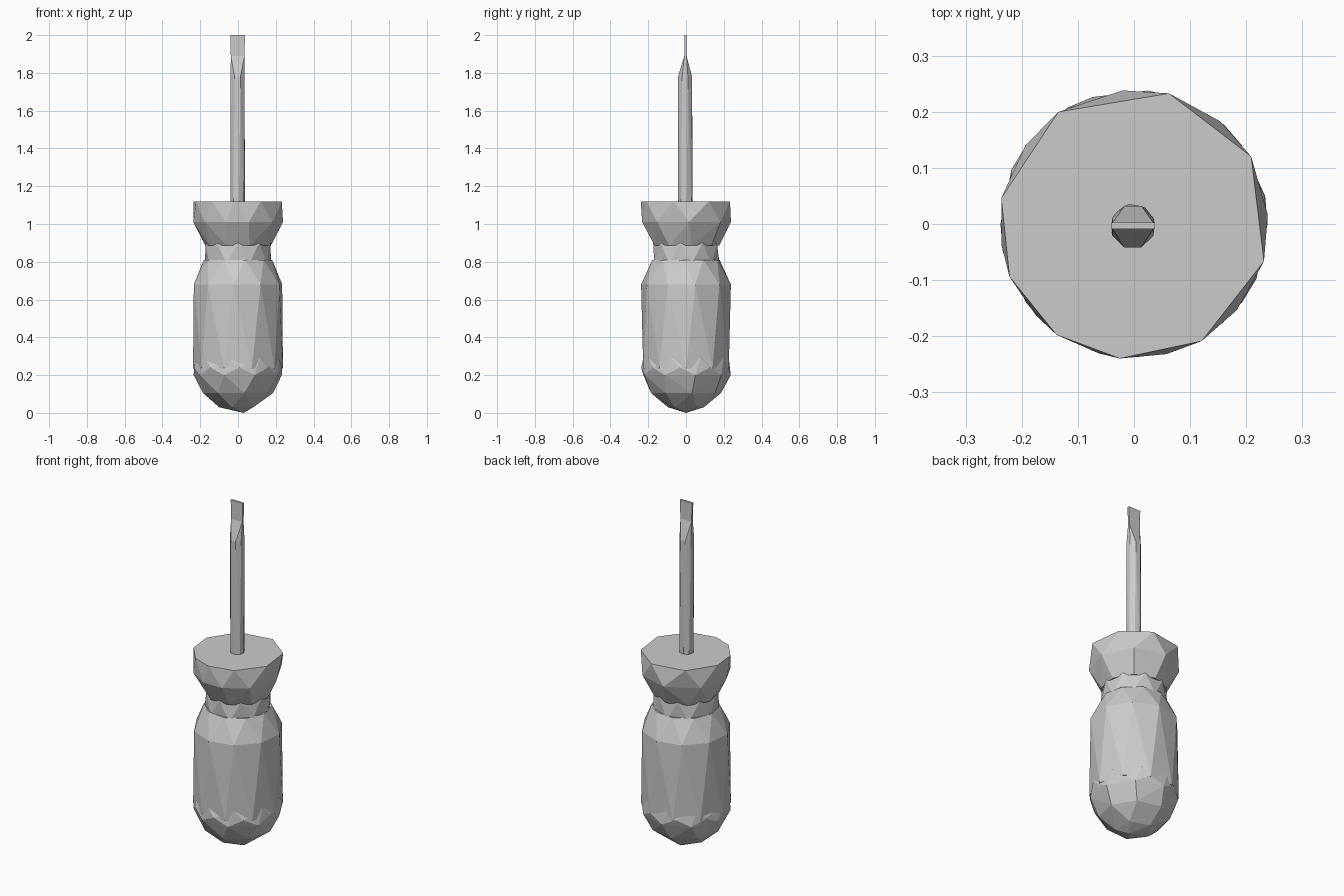
import bpy
import bmesh
from math import cos, sin, radians

cube = bpy.data.objects.get("Cube")
if cube:
    bpy.data.objects.remove(cube, do_unlink=True)

# Single flat grey
grey = bpy.data.materials.new("plain grey")
grey.use_nodes = True
grey.diffuse_color = (0.6, 0.6, 0.6, 1)
grey.node_tree.nodes["Principled BSDF"].inputs["Base Color"].default_value = (0.6, 0.6, 0.6, 1)


def ring(z, radius, sides, start=0.0, x=0.0, y=0.0):
    """Regular ring of points, starting at an angle in degrees."""
    angles = [radians(start + 360 * i / sides) for i in range(sides)]
    return [(x + radius * cos(a), y + radius * sin(a), z) for a in angles]


def uneven_ring(z, radius, angles):
    return [(radius * cos(radians(a)), radius * sin(radians(a)), z) for a in angles]


def faceted(name, *rings):
    """Flat-faced solid wrapped around a stack of rings."""
    bm = bmesh.new()
    for points in rings:
        for p in points:
            bm.verts.new(p)
    result = bmesh.ops.convex_hull(bm, input=bm.verts[:])
    loose = {v for v in result["geom_interior"] if isinstance(v, bmesh.types.BMVert)}
    loose |= {v for v in bm.verts if not v.link_faces}
    bmesh.ops.delete(bm, geom=list(loose), context="VERTS")
    bmesh.ops.dissolve_limit(bm, angle_limit=radians(0.5),
                             verts=bm.verts[:], edges=bm.edges[:])
    bmesh.ops.recalc_face_normals(bm, faces=bm.faces[:])
    mesh = bpy.data.meshes.new(name)
    bm.to_mesh(mesh)
    bm.free()
    mesh.materials.append(grey)
    obj = bpy.data.objects.new(name, mesh)
    bpy.context.collection.objects.link(obj)
    return obj


# Rounded butt; its upper ring cuts through the grip in a jagged line
faceted("handle_butt",
        [(0.03, 0.0, 0.0)],
        ring(0.03, 0.1, 5, 180),
        ring(0.105, 0.188, 8, 10),
        ring(0.2, 0.237, 9, 12),
        ring(0.24, 0.237, 9, 32),
        ring(0.29, 0.23, 9, 20))

# Long grip with a shoulder at the top
faceted("handle_grip",
        ring(0.235, 0.238, 10, 0),
        ring(0.68, 0.239, 10, 12),
        ring(0.81, 0.182, 10, 30))

# Narrow waist
faceted("handle_waist",
        ring(0.79, 0.178, 9, 10),
        ring(0.9, 0.174, 9, 30))

# Flared collar with a flat nine-sided top
rim = (30, 75, 124, 169, 203, 235, 264, 300, 344)
faceted("handle_collar",
        ring(0.885, 0.176, 9, 10),
        uneven_ring(1.01, 0.239, [a + 20 for a in rim]),
        uneven_ring(1.12, 0.241, rim))


# Shaft narrowing to a thin flat tip
def tip_section(z, half_width, half_depth):
    return [(-0.002 + sx * half_width, -0.003 + sy * half_depth, z)
            for sx in (-1, 1) for sy in (-1, 1)]


faceted("shaft",
        ring(1.1, 0.039, 8, 10, -0.002, -0.003),
        ring(1.78, 0.04, 8, 22, -0.002, -0.005),
        tip_section(1.89, 0.036, 0.006))
faceted("blade_tip",
        tip_section(1.88, 0.036, 0.006),
        tip_section(2.0, 0.039, 0.006))
